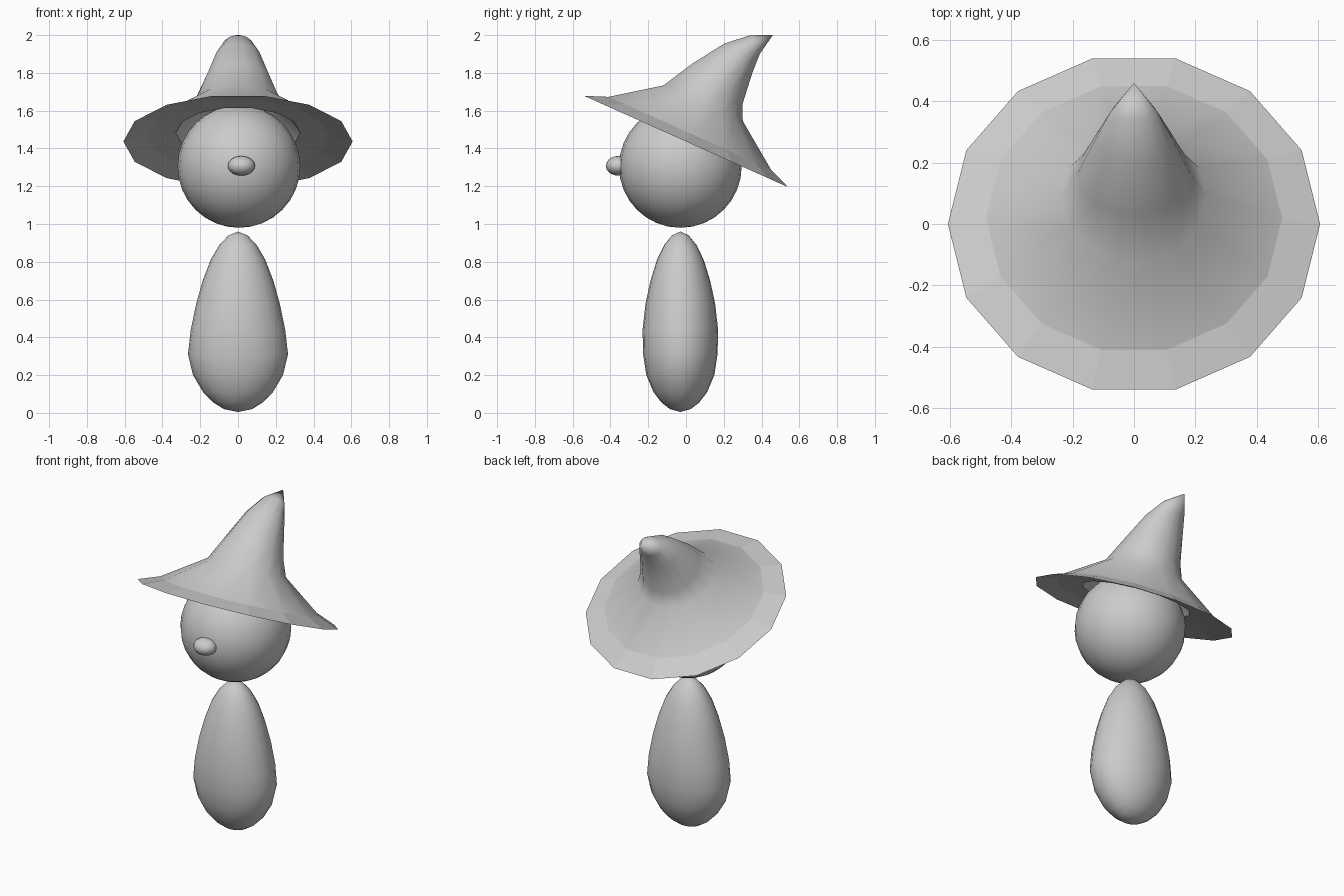
import bpy, bmesh
from math import sin, cos, pi, radians

if "Cube" in bpy.data.objects:
    bpy.data.objects.remove(bpy.data.objects["Cube"])

def loft(name, rings, sides, flat=(), angle=60):
    """Skin elliptical rings (y, z, tilt, rx, ry); first and last are closed at a point."""
    bm = bmesh.new()
    loops = []
    for y, z, tilt, rx, ry in rings:
        if rx == 0:
            loops.append([bm.verts.new((0, y, z))])
            continue
        loops.append([bm.verts.new((rx * cos(t), y + ry * sin(t) * cos(tilt), z - ry * sin(t) * sin(tilt)))
                      for t in (2 * pi * i / sides for i in range(sides))])
    flat_faces = []
    for k, (a, b) in enumerate(zip(loops, loops[1:])):
        for i in range(sides):
            j = (i + 1) % sides
            if len(a) == 1:
                f = bm.faces.new((a[0], b[j], b[i]))
            elif len(b) == 1:
                f = bm.faces.new((a[i], a[j], b[0]))
            else:
                f = bm.faces.new((a[i], a[j], b[j], b[i]))
            if k in flat:
                flat_faces.append(f.index if f.index >= 0 else len(bm.faces) - 1)
    bmesh.ops.recalc_face_normals(bm, faces=bm.faces)
    me = bpy.data.meshes.new(name)
    bm.to_mesh(me)
    bm.free()
    ob = bpy.data.objects.new(name, me)
    bpy.context.collection.objects.link(ob)
    smooth(ob, angle)
    for i in flat_faces:
        me.polygons[i].use_smooth = False
    return ob

def smooth(ob, angle=60):
    bpy.ops.object.select_all(action='DESELECT')
    ob.select_set(True)
    bpy.context.view_layer.objects.active = ob
    bpy.ops.object.shade_smooth_by_angle(angle=radians(angle))

def ball(name, centre, scale, seg=24, rings=16):
    bpy.ops.mesh.primitive_uv_sphere_add(segments=seg, ring_count=rings, radius=1, location=centre)
    ob = bpy.context.object
    ob.name = name
    ob.scale = scale
    smooth(ob)
    return ob

# Egg-shaped body, wider than deep
body = [(0.005, 0, 0), (0.02, 0.075, 0.055), (0.055, 0.13, 0.10), (0.11, 0.185, 0.142),
        (0.2, 0.238, 0.18), (0.31, 0.265, 0.197), (0.44, 0.25, 0.2), (0.58, 0.221, 0.184),
        (0.70, 0.187, 0.158), (0.81, 0.145, 0.124), (0.89, 0.098, 0.085), (0.94, 0.05, 0.044),
        (0.96, 0, 0)]
loft("body", [(-0.03, z, 0, rx, ry) for z, rx, ry in body], 24)

# Head and nose
ball("head", (0.005, -0.03, 1.305), (0.325, 0.325, 0.325))
ball("nose", (0.018, -0.36, 1.308), (0.072, 0.064, 0.052), 16, 10)

# Tilted pointed hat: hollow inside, underside, brim, then a cone bending back
T = radians(24.1)
def on_hat(r, h):
    return (h * sin(T), 1.437 + h * cos(T), T, r, r)
hat = [on_hat(0, 0.26), on_hat(0.2, 0.22), on_hat(0.33, 0.05), on_hat(0.48, 0.032),
       on_hat(0.607, 0), on_hat(0.483, 0.048), on_hat(0.236, 0.222),
       (0.165, 1.74, radians(39), 0.184, 0.176),
       (0.277, 1.878, radians(46), 0.125, 0.11),
       (0.365, 1.95, radians(62), 0.077, 0.057),
       (0.46, 2.0, 0, 0, 0)]
loft("hat", hat, 14, flat=(2, 3, 4))
